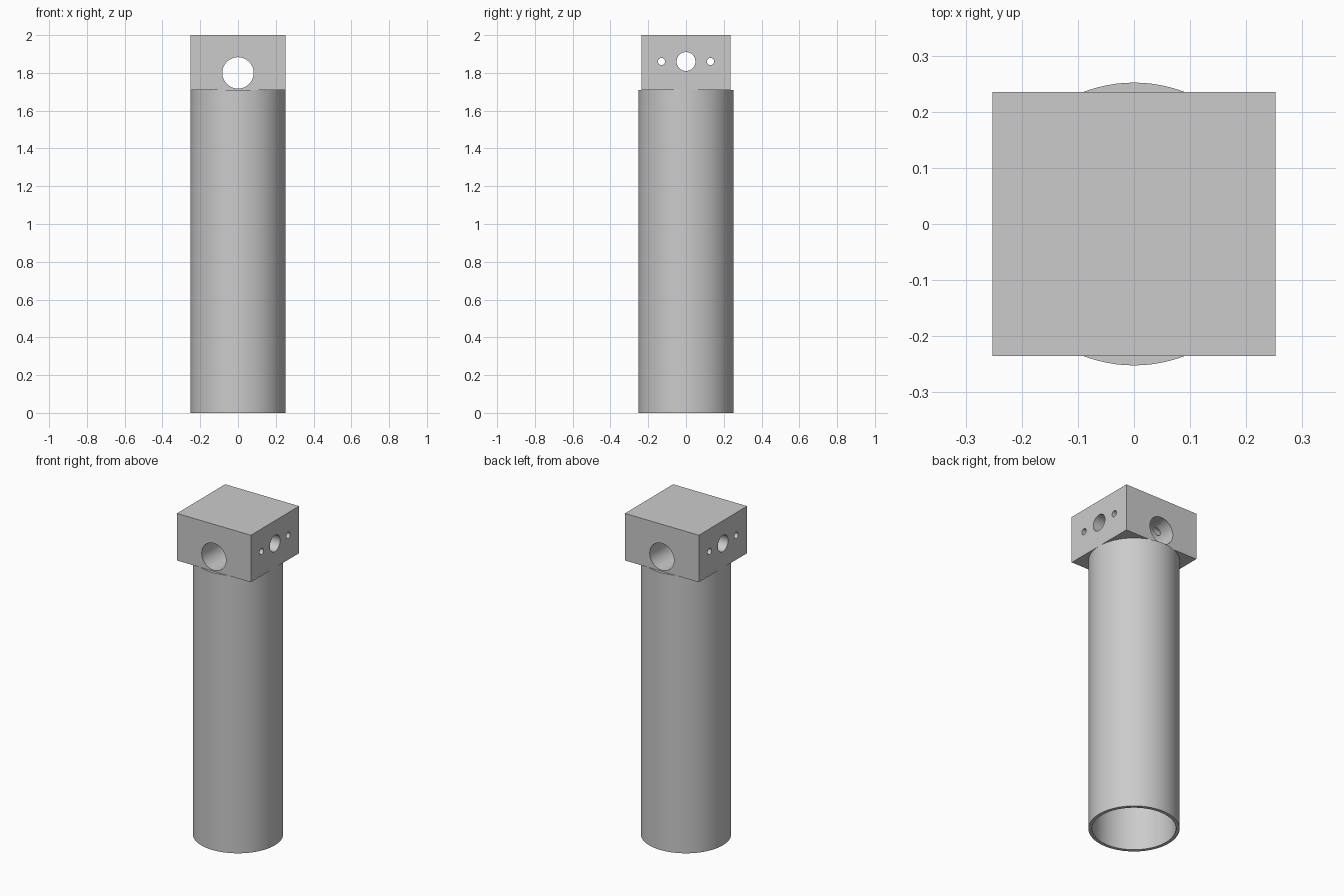
import bpy
import math

old = bpy.data.objects.get("Cube")
if old:
    bpy.data.objects.remove(old, do_unlink=True)

COLOUR = (0.6, 0.6, 0.6, 1)
grey = bpy.data.materials.new("plain grey")
grey.use_nodes = True
grey.diffuse_color = COLOUR
grey.node_tree.nodes["Principled BSDF"].inputs["Base Color"].default_value = COLOUR

R, INNER = 0.252, 0.232
TUBE_TOP, TOP = 1.71, 2.0
HALF_Y = 0.235


def cylinder(name, radius, length, location, rotation=(0, 0, 0), sides=96):
    bpy.ops.mesh.primitive_cylinder_add(vertices=sides, radius=radius, depth=length,
                                        location=location, rotation=rotation)
    obj = bpy.context.object
    obj.name = name
    obj.data.materials.append(grey)
    return obj


def cut(target, cutter):
    cutter.hide_render = True
    mod = target.modifiers.new(cutter.name, 'BOOLEAN')
    mod.operation = 'DIFFERENCE'
    mod.solver = 'EXACT'
    mod.object = cutter
    bpy.context.view_layer.objects.active = target
    bpy.ops.object.modifier_apply(modifier=mod.name)
    bpy.data.objects.remove(cutter, do_unlink=True)


def smooth(obj):
    bpy.ops.object.select_all(action='DESELECT')
    obj.select_set(True)
    bpy.context.view_layer.objects.active = obj
    bpy.ops.object.shade_smooth_by_angle(angle=math.radians(30))


# Hollow tube, open at the bottom
tube = cylinder("tube", R, TUBE_TOP, (0, 0, TUBE_TOP / 2))
cut(tube, cylinder("bore", INNER, TUBE_TOP + 0.2, (0, 0, TUBE_TOP / 2)))
smooth(tube)

# Rectangular head block
bpy.ops.mesh.primitive_cube_add(size=1, location=(0, 0, (TUBE_TOP + TOP) / 2))
block = bpy.context.object
block.name = "head_block"
block.scale = (2 * R, 2 * HALF_Y, TOP - TUBE_TOP)
bpy.ops.object.transform_apply(location=False, rotation=False, scale=True)
block.data.materials.append(grey)

# Cross holes: one front to back, three side to side
cut(block, cylinder("main_hole", 0.083, 1, (0, 0, 1.8), (math.pi / 2, 0, 0), 64))
for y, radius in ((0, 0.05), (-0.13, 0.019), (0.13, 0.019)):
    cut(block, cylinder("side_hole", radius, 1, (0, y, 1.86), (0, math.pi / 2, 0), 48))
smooth(block)
